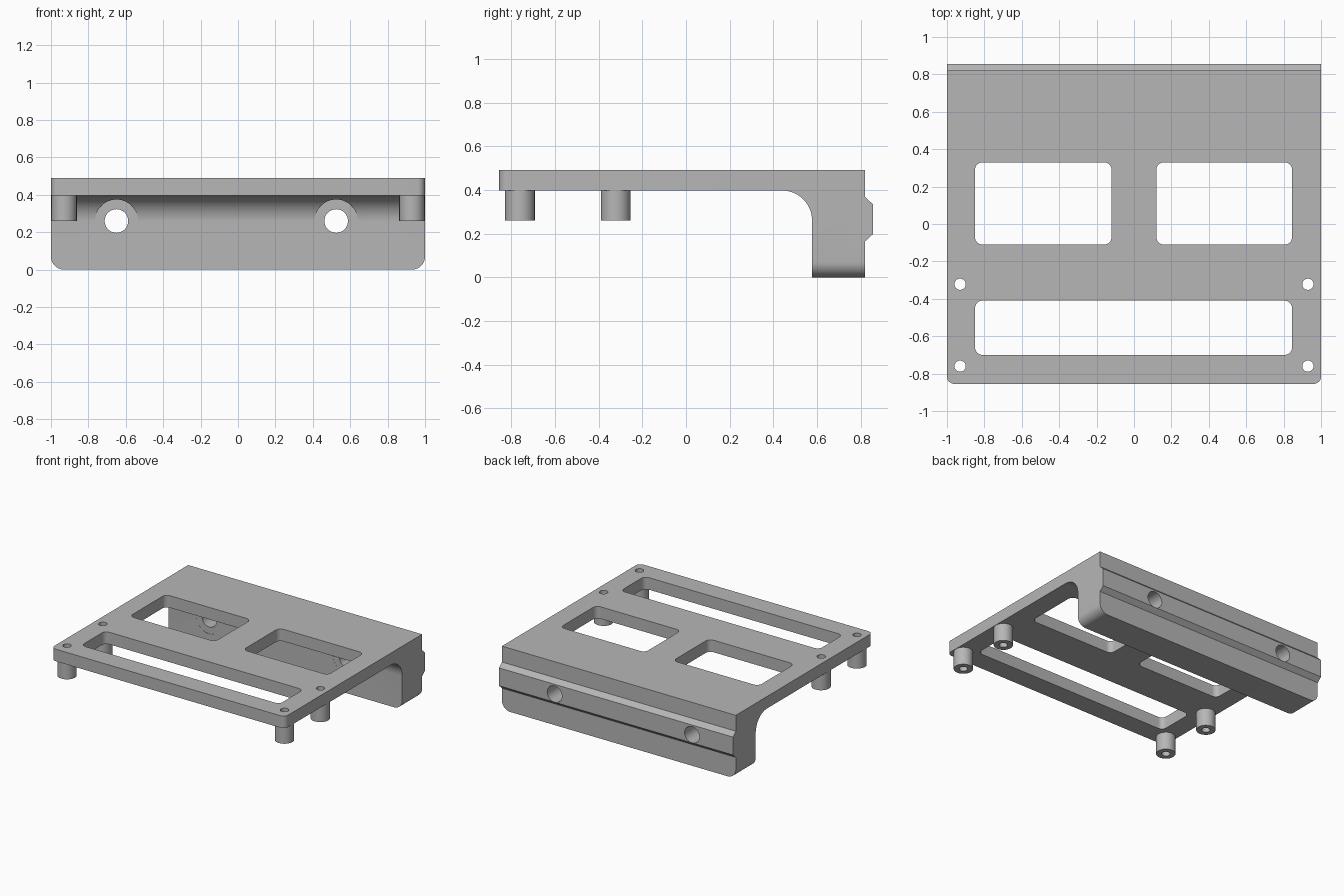
import bpy
from math import sin, cos, pi
from mathutils import Vector

if "Cube" in bpy.data.objects:
    bpy.data.objects.remove(bpy.data.objects["Cube"])

grey = bpy.data.materials.new("Matte grey")
grey.use_nodes = True
grey.diffuse_color = (0.47, 0.47, 0.47, 1)
grey.node_tree.nodes["Principled BSDF"].inputs["Base Color"].default_value = grey.diffuse_color

AXES = {"x": lambda a, b, d: (d, a, b),
        "y": lambda a, b, d: (a, d, b),
        "z": lambda a, b, d: (a, b, d)}


def prism(name, outline, axis, low, high):
    """Extrude a 2D outline along an axis."""
    n = len(outline)
    verts = [AXES[axis](a, b, d) for d in (low, high) for a, b in outline]
    faces = [tuple(range(n))[::-1], tuple(range(n, 2 * n))]
    faces += [(i, (i + 1) % n, n + (i + 1) % n, n + i) for i in range(n)]
    mesh = bpy.data.meshes.new(name)
    mesh.from_pydata(verts, [], faces)
    if axis == "y":
        mesh.flip_normals()
    mesh.materials.append(grey)
    obj = bpy.data.objects.new(name, mesh)
    bpy.context.collection.objects.link(obj)
    return obj


def arc(ca, cb, r, start, end, steps=10):
    return [(ca + r * cos(t), cb + r * sin(t))
            for t in (start + (end - start) * i / steps for i in range(steps + 1))]


def circle(ca, cb, r, sides=48):
    return arc(ca, cb, r, 0, 2 * pi, sides)[:-1]


def rounded(a0, a1, b0, b1, r, bottom_only=False):
    """Rectangle outline with rounded corners."""
    low = arc(a0 + r, b0 + r, r, pi, 1.5 * pi) + arc(a1 - r, b0 + r, r, 1.5 * pi, 2 * pi)
    if bottom_only:
        return low + [(a1, b1), (a0, b1)]
    return low + arc(a1 - r, b1 - r, r, 0, pi / 2) + arc(a0 + r, b1 - r, r, pi / 2, pi)


def cut(obj, cutter, operation="DIFFERENCE"):
    cutter.hide_render = True
    mod = obj.modifiers.new("Cut", "BOOLEAN")
    mod.operation, mod.solver, mod.object = operation, "EXACT", cutter
    bpy.context.view_layer.objects.active = obj
    bpy.ops.object.modifier_apply(modifier=mod.name)
    bpy.data.objects.remove(cutter)


def smooth(obj):
    bpy.ops.object.select_all(action="DESELECT")
    obj.select_set(True)
    bpy.context.view_layer.objects.active = obj
    bpy.ops.object.shade_smooth_by_angle(angle=pi / 6)


TOP, UNDER, FRONT, BACK, LEG = 0.49, 0.397, -0.855, 0.82, 0.577
FILLET = 0.137

# Side profile: plate, filleted leg and chamfered rear rail
profile = [(FRONT, TOP), (FRONT, UNDER)]
profile += arc(LEG - FILLET, UNDER - FILLET, FILLET, pi / 2, 0, 16)
profile += [(LEG, 0), (BACK, 0), (BACK, 0.165), (0.855, 0.197),
            (0.855, 0.335), (BACK, 0.367), (BACK, TOP)]
bracket = prism("bracket", profile, "x", -1.1, 1.1)

# Rounded lower leg corners and front plate corners
cut(bracket, prism("leg_trim", rounded(-1, 1, 0, 0.7, 0.07, True), "y", -1, 1), "INTERSECT")
cut(bracket, prism("plate_trim", rounded(-1, 1, FRONT, 1, 0.04, True), "z", -0.2, 0.7), "INTERSECT")

# Plate windows
for x0, x1, y0, y1 in ((-0.85, -0.12, -0.11, 0.33), (0.12, 0.845, -0.11, 0.33),
                       (-0.85, 0.845, -0.70, -0.41)):
    cut(bracket, prism("window_cutter", rounded(x0, x1, y0, y1, 0.04), "z", 0.3, 0.6))

# Bolt holes through the leg, with spot faces in the fillet
for x in (-0.65, 0.525):
    cut(bracket, prism("bolt_cutter", circle(x, 0.26, 0.063), "y", 0.3, 1))
    cut(bracket, prism("spot_face_cutter", circle(x, 0.26, 0.115), "y", 0.3, LEG + 0.001))

# Standoffs with screw holes through the plate
for side, x in (("right", -0.93), ("left", 0.93)):
    for place, y in (("front", -0.76), ("rear", -0.322)):
        post = prism(f"{place}_{side}_standoff", circle(x, y, 0.068), "z", 0.26, UNDER)
        for part in (post, bracket):
            cut(part, prism("screw_cutter", circle(x, y, 0.03, 32), "z", 0.1, 0.7))
        smooth(post)

smooth(bracket)
